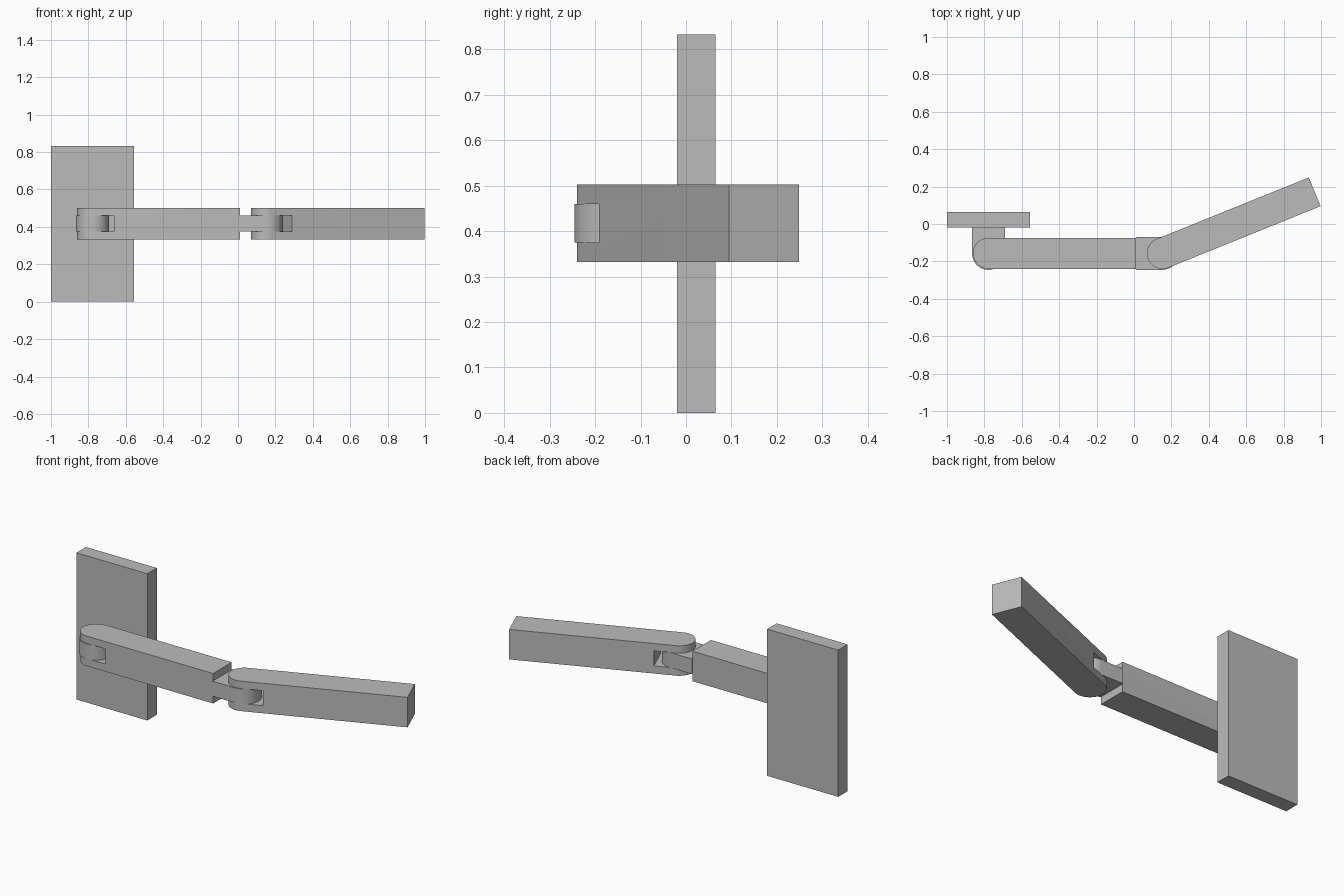
import bpy
import bmesh
from math import sin, cos, pi, radians
from mathutils import Matrix

if "Cube" in bpy.data.objects:
    bpy.data.objects.remove(bpy.data.objects["Cube"], do_unlink=True)

grey = bpy.data.materials.new("plain grey")
grey.use_nodes = True
GREY = (0.5, 0.5, 0.5, 1)
grey.diffuse_color = GREY
grey.node_tree.nodes["Principled BSDF"].inputs["Base Color"].default_value = GREY

ARM_R, LUG_R = 0.083, 0.088      # half widths of the arms and of the hinge lugs
ARM_Z, LUG_Z = (0.332, 0.502), (0.375, 0.46)
SLOT = 0.115                     # depth of the fork slot past the pivot
WALL_PIVOT, ELBOW_PIVOT = (-0.778, -0.157), (0.152, -0.157)


def prism(name, outline, z_range, pivot=(0, 0), angle=0):
    """Extrude an outline upward, then turn it and move it to its pivot."""
    bm = bmesh.new()
    low, high = z_range
    face = bm.faces.new([bm.verts.new((x, y, low)) for x, y in outline])
    top = bmesh.ops.extrude_face_region(bm, geom=[face])["geom"]
    bmesh.ops.translate(bm, vec=(0, 0, high - low),
                        verts=[v for v in top if isinstance(v, bmesh.types.BMVert)])
    bmesh.ops.recalc_face_normals(bm, faces=bm.faces)
    bm.transform(Matrix.Translation((*pivot, 0)) @ Matrix.Rotation(angle, 4, "Z"))
    mesh = bpy.data.meshes.new(name)
    bm.to_mesh(mesh)
    bm.free()
    mesh.materials.append(grey)
    obj = bpy.data.objects.new(name, mesh)
    bpy.context.collection.objects.link(obj)
    return obj


def rectangle(x0, x1, y0, y1):
    return [(x0, y0), (x1, y0), (x1, y1), (x0, y1)]


def round_ended(radius, length, steps=32):
    """Bar along +x with a half round end about the origin."""
    arc = [(radius * cos(a), radius * sin(a))
           for a in (pi / 2 + pi * i / steps for i in range(steps + 1))]
    return arc + [(length, -radius), (length, radius)]


def combine(target, other, operation):
    mod = target.modifiers.new(operation.lower(), "BOOLEAN")
    mod.operation, mod.object, mod.solver = operation, other, "EXACT"
    bpy.context.view_layer.objects.active = target
    bpy.ops.object.modifier_apply(modifier=mod.name)
    bpy.data.objects.remove(other, do_unlink=True)


def forked_arm(name, pivot, length, angle=0):
    arm = prism(name, round_ended(ARM_R, length), ARM_Z, pivot, angle)
    slot = prism("slot_cutter", rectangle(-0.2, SLOT, -0.2, 0.2), LUG_Z, pivot, angle)
    combine(arm, slot, "DIFFERENCE")
    return arm


# Wall plate with its hinge lug
plate = prism("wall_plate", rectangle(-1, -0.555, -0.02, 0.065), (0, 0.832))
combine(plate, prism("wall_lug", round_ended(LUG_R, 0.16), LUG_Z, WALL_PIVOT, pi / 2), "UNION")

# Inner arm with the elbow tongue on its far end
inner = forked_arm("inner_arm", WALL_PIVOT, 0.79)
combine(inner, prism("elbow_tongue", round_ended(LUG_R, 0.14), LUG_Z, ELBOW_PIVOT, pi), "UNION")

# Outer arm, swung back at the elbow
outer = forked_arm("outer_arm", ELBOW_PIVOT, 0.878, radians(22))

# Smooth round ends, sharp edges elsewhere
for obj in (plate, inner, outer):
    bpy.ops.object.select_all(action="DESELECT")
    obj.select_set(True)
    bpy.context.view_layer.objects.active = obj
    bpy.ops.object.shade_smooth_by_angle(angle=radians(30))
